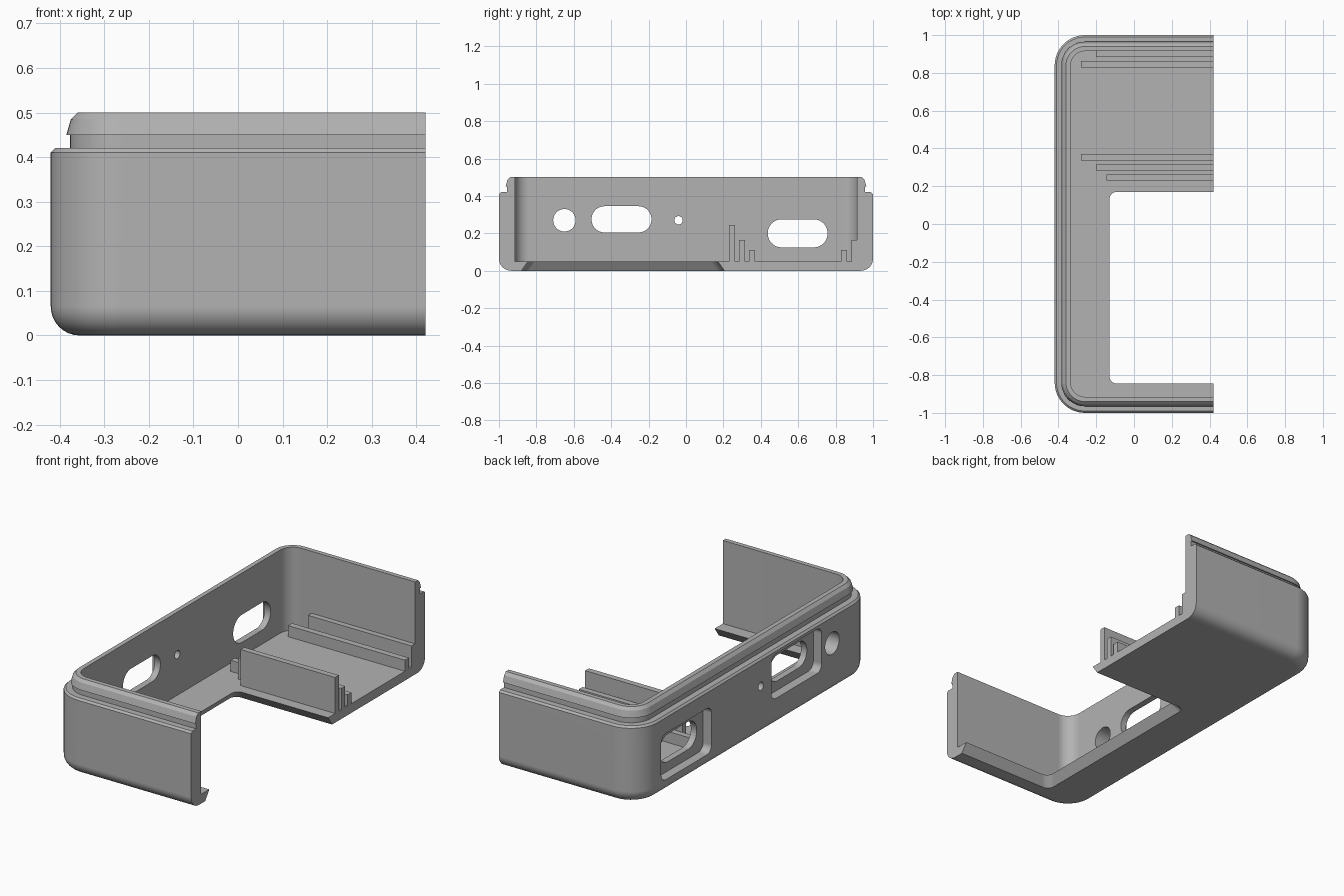
import bpy, bmesh, math

cube = bpy.data.objects.get("Cube")
if cube:
    bpy.data.objects.remove(cube, do_unlink=True)

grey = bpy.data.materials.new("plain grey")
grey.use_nodes = True
grey.diffuse_color = (0.45, 0.45, 0.45, 1)
grey.node_tree.nodes["Principled BSDF"].inputs["Base Color"].default_value = grey.diffuse_color

CUT = 0.42      # plane where the case half ends
FLOOR = 0.05    # top of the floor


def rounded(a0, a1, b0, b1, r, steps=12):
    """Rounded rectangle outline as 2D points."""
    pts = []
    corners = ((a1 - r, b1 - r), (a0 + r, b1 - r), (a0 + r, b0 + r), (a1 - r, b0 + r))
    for k, (ca, cb) in enumerate(corners):
        for i in range(steps):
            t = math.pi / 2 * (k + i / (steps - 1))
            pts.append((ca + r * math.cos(t), cb + r * math.sin(t)))
    return pts


def loft(name, rings):
    """Closed solid through rings of 3D points."""
    bm = bmesh.new()
    loops = [[bm.verts.new(p) for p in ring] for ring in rings]
    n = len(loops[0])
    for low, high in zip(loops, loops[1:]):
        for i in range(n):
            j = (i + 1) % n
            bm.faces.new((low[i], low[j], high[j], high[i]))
    bm.faces.new(loops[0][::-1])
    bm.faces.new(loops[-1])
    bmesh.ops.recalc_face_normals(bm, faces=bm.faces)
    mesh = bpy.data.meshes.new(name)
    bm.to_mesh(mesh)
    bm.free()
    mesh.materials.append(grey)
    obj = bpy.data.objects.new(name, mesh)
    bpy.context.collection.objects.link(obj)
    return obj


def box(name, x0, x1, y0, y1, z0, z1):
    base = ((x0, y0), (x1, y0), (x1, y1), (x0, y1))
    return loft(name, [[(x, y, z) for x, y in base] for z in (z0, z1)])


def plan_ring(inset, z):
    """Outline of the whole case at one height, moved inward by inset."""
    return [(x, y, z) for x, y in rounded(-CUT + inset, 3 * CUT - inset,
                                          -1 + inset, 1 - inset, 0.16 - inset)]


def wall_cutter(name, y, z, half_y, half_z, r, x0, x1):
    """Rounded prism running through the side wall."""
    outline = rounded(y - half_y, y + half_y, z - half_z, z + half_z, r)
    return loft(name, [[(x, a, b) for a, b in outline] for x in (x0, x1)])


# Outer body: rounded bottom edge, chamfered shoulder and snap-fit lip
fillet = 0.065
profile = []
for i in range(9):
    t = math.pi / 2 * i / 8
    profile.append((fillet * (1 - math.sin(t)), fillet * (1 - math.cos(t))))
profile += [(0, 0.41), (0.01, 0.42), (0.043, 0.42), (0.043, 0.45),
            (0.035, 0.45), (0.045, 0.485), (0.06, 0.5)]
shell = loft("case_shell", [plan_ring(i, z) for i, z in profile])

# Interior cavity and the cut that leaves one half
cutters = [loft("cavity_cutter", [plan_ring(0.085, z) for z in (FLOOR, 0.6)]),
           box("half_cutter", CUT, 2, -2, 2, -1, 1)]

# Floor window with edges sloping outward underneath
window = []
for z in (-0.01, 0.06):
    g = (FLOOR - z) * 0.7
    window.append([(x, y, z) for x, y in
                   rounded(-0.13 - g, 1 + g, -0.845 - g, 0.17 + g, 0.04)])
cutters.append(loft("window_cutter", window))

# Port slots with shallow outer pockets
for y, z, half_z in ((-0.345, 0.275, 0.07), (0.597, 0.2, 0.075)):
    cutters.append(wall_cutter("slot_cutter", y, z, 0.16, half_z, half_z - 0.001, -0.6, -0.25))
    cutters.append(wall_cutter("pocket_cutter", y, z, 0.215, half_z + 0.05, 0.04, -0.6, -0.37))

# Round holes
for y, r in ((-0.65, 0.06), (-0.04, 0.022)):
    cutters.append(wall_cutter("hole_cutter", y, 0.27, r, r, r - 0.0005, -0.6, -0.25))

bpy.context.view_layer.objects.active = shell
for cutter in cutters:
    mod = shell.modifiers.new("cut", "BOOLEAN")
    mod.operation = "DIFFERENCE"
    mod.solver = "EXACT"
    mod.object = cutter
    bpy.ops.object.modifier_apply(modifier=mod.name)
    bpy.data.objects.remove(cutter, do_unlink=True)

# Smooth rounded areas, keep hard edges and flat walls
bpy.ops.object.select_all(action="DESELECT")
shell.select_set(True)
bpy.ops.object.shade_smooth_by_angle(angle=math.radians(25))
weighted = shell.modifiers.new("flat_walls", "WEIGHTED_NORMAL")
weighted.keep_sharp = True

# Stepped holding ribs on the floor: start x, y range, top
ribs = ((-0.145, 0.23, 0.262, 0.245), (-0.2, 0.284, 0.316, 0.165),
        (-0.28, 0.337, 0.37, 0.11), (-0.28, 0.828, 0.862, 0.11),
        (-0.2, 0.885, 0.918, 0.165))
for x, y0, y1, top in ribs:
    box("floor_rib", x, CUT, y0, y1, FLOOR, top)
